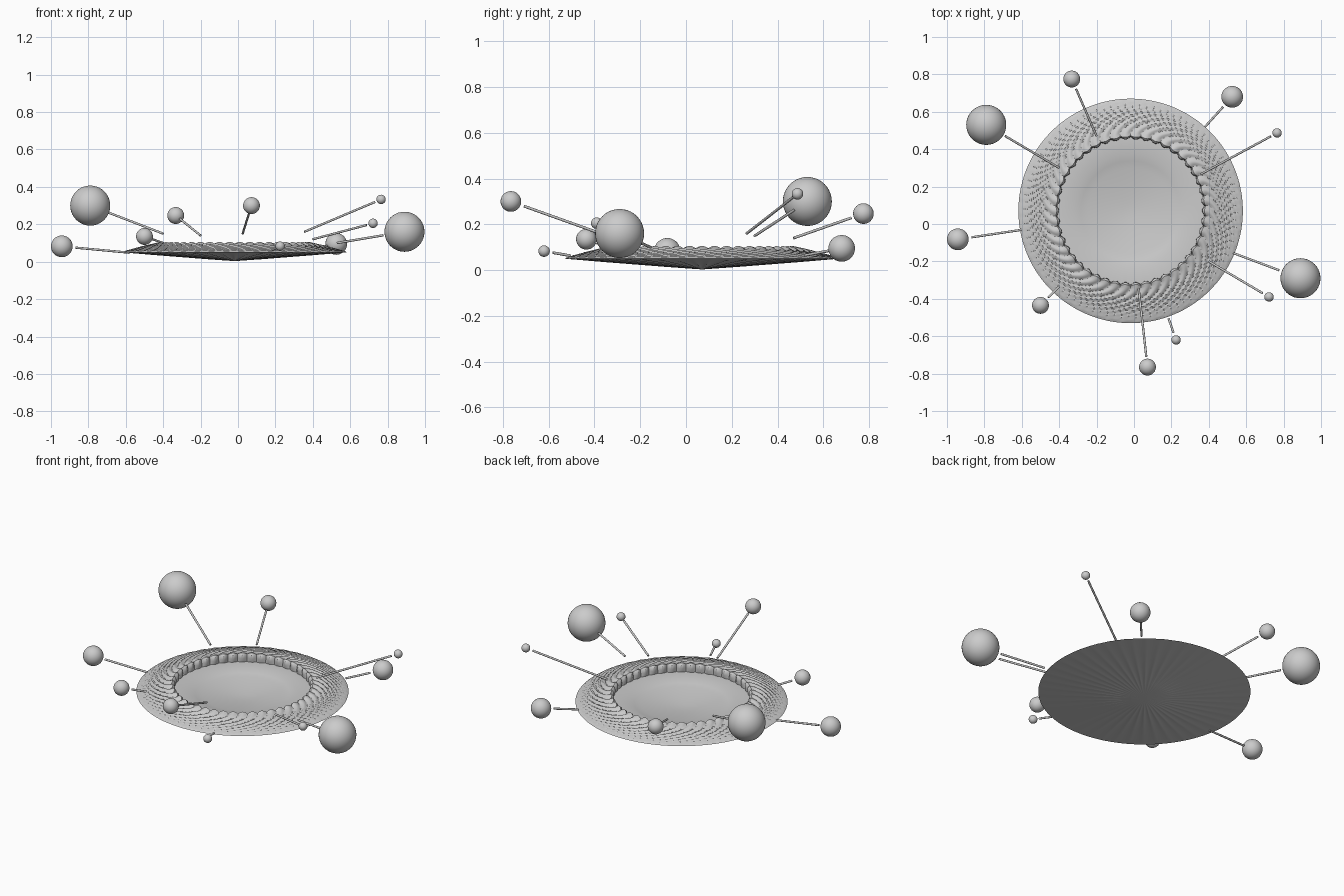
import bpy, bmesh
from math import sin, cos, pi
from mathutils import Vector

if "Cube" in bpy.data.objects:
    bpy.data.objects.remove(bpy.data.objects["Cube"])

CX, CY = -0.018, 0.07      # dish centre
RIBS, SEG = 46, 368


def finish(ob, angle=40):
    bpy.ops.object.select_all(action='DESELECT')
    ob.select_set(True)
    bpy.context.view_layer.objects.active = ob
    bpy.ops.object.shade_smooth_by_angle(angle=angle * pi / 180)


def lathe(name, rows, flip=False):
    """rows: (radius, height, rib depth radial, rib depth vertical, twist)."""
    bm = bmesh.new()
    rings = []
    for r, z, dr, dz, tw in rows:
        ring = []
        for i in range(SEG):
            a = 2 * pi * i / SEG
            rib = abs(cos(RIBS * (a + tw) / 2)) - 0.6
            rr = r + dr * rib
            ring.append(bm.verts.new((CX + rr * cos(a), CY + rr * sin(a), z + dz * rib)))
        rings.append(ring)
    for p, q in zip(rings, rings[1:]):
        for i in range(SEG):
            j = (i + 1) % SEG
            bm.faces.new((p[i], p[j], q[j], q[i]))
    bmesh.ops.remove_doubles(bm, verts=bm.verts, dist=1e-6)
    bmesh.ops.recalc_face_normals(bm, faces=bm.faces)
    if flip:
        bmesh.ops.reverse_faces(bm, faces=bm.faces)
    me = bpy.data.meshes.new(name)
    bm.to_mesh(me)
    bm.free()
    ob = bpy.data.objects.new(name, me)
    bpy.context.collection.objects.link(ob)
    finish(ob)


# dish: shallow cone below, twisted ribbed collar, flat ledge and hollow bowl
rows = [(0, 0.003, 0, 0, 0)]
rows += [(0.6 * t, 0.003 + 0.047 * t, 0, 0.002, 0) for t in (0.25, 0.5, 0.75)]
rows += [(0.6, 0.05, 0, 0, 0)]
N = 20
for k in range(1, N + 1):
    t = k / N
    amp = min(1, 0.35 + t)
    rows.append((0.6 - 0.19 * t, 0.052 + 0.046 * t ** 0.9, 0, 0.012 * amp, 0.9 * (1 - t) ** 1.6))
rows += [(0.398, 0.102, -0.008, 0.010, 0), (0.39, 0.093, -0.016, 0.008, 0),
         (0.388, 0.075, -0.016, 0, 0), (0.39, 0.052, -0.008, 0, 0)]
rows += [(0.305, 0.052, 0, 0, 0)]
for k in range(1, 9):
    t = 1 - k / 8
    rows.append((0.305 * t, 0.012 + 0.036 * t ** 1.6, 0, 0, 0))
lathe("ribbed_dish", rows)

# floating beads: centre, radius, inner end of the rod
beads = [
    ((-0.79, 0.53, 0.30), 0.107, (-0.40, 0.30, 0.15)),
    ((-0.333, 0.775, 0.247), 0.045, (-0.20, 0.47, 0.14)),
    ((0.525, 0.68, 0.095), 0.058, (0.38, 0.52, 0.065)),
    ((0.765, 0.487, 0.333), 0.025, (0.355, 0.265, 0.16)),
    ((-0.942, -0.082, 0.082), 0.058, (-0.58, -0.028, 0.048)),
    ((-0.50, -0.435, 0.135), 0.045, (-0.40, -0.335, 0.10)),
    ((0.072, -0.765, 0.30), 0.045, (0.025, -0.345, 0.15)),
    ((0.225, -0.62, 0.083), 0.025, (0.185, -0.505, 0.063)),
    ((0.722, -0.39, 0.205), 0.025, (0.40, -0.20, 0.12)),
    ((0.89, -0.29, 0.16), 0.107, (0.53, -0.155, 0.10)),
]
for n, (c, r, e) in enumerate(beads, 1):
    c, e = Vector(c), Vector(e)
    bpy.ops.mesh.primitive_uv_sphere_add(segments=40, ring_count=20, radius=r, location=c)
    bpy.context.object.name = f"bead_{n}"
    finish(bpy.context.object)
    # rod stops just short of the bead
    d = c - e
    tip = c - d.normalized() * (r + 0.016)
    bpy.ops.mesh.primitive_cylinder_add(vertices=12, radius=0.006, depth=(tip - e).length,
                                        location=(tip + e) / 2)
    rod = bpy.context.object
    rod.name = f"rod_{n}"
    rod.rotation_euler = d.to_track_quat('Z', 'Y').to_euler()
    finish(rod)
